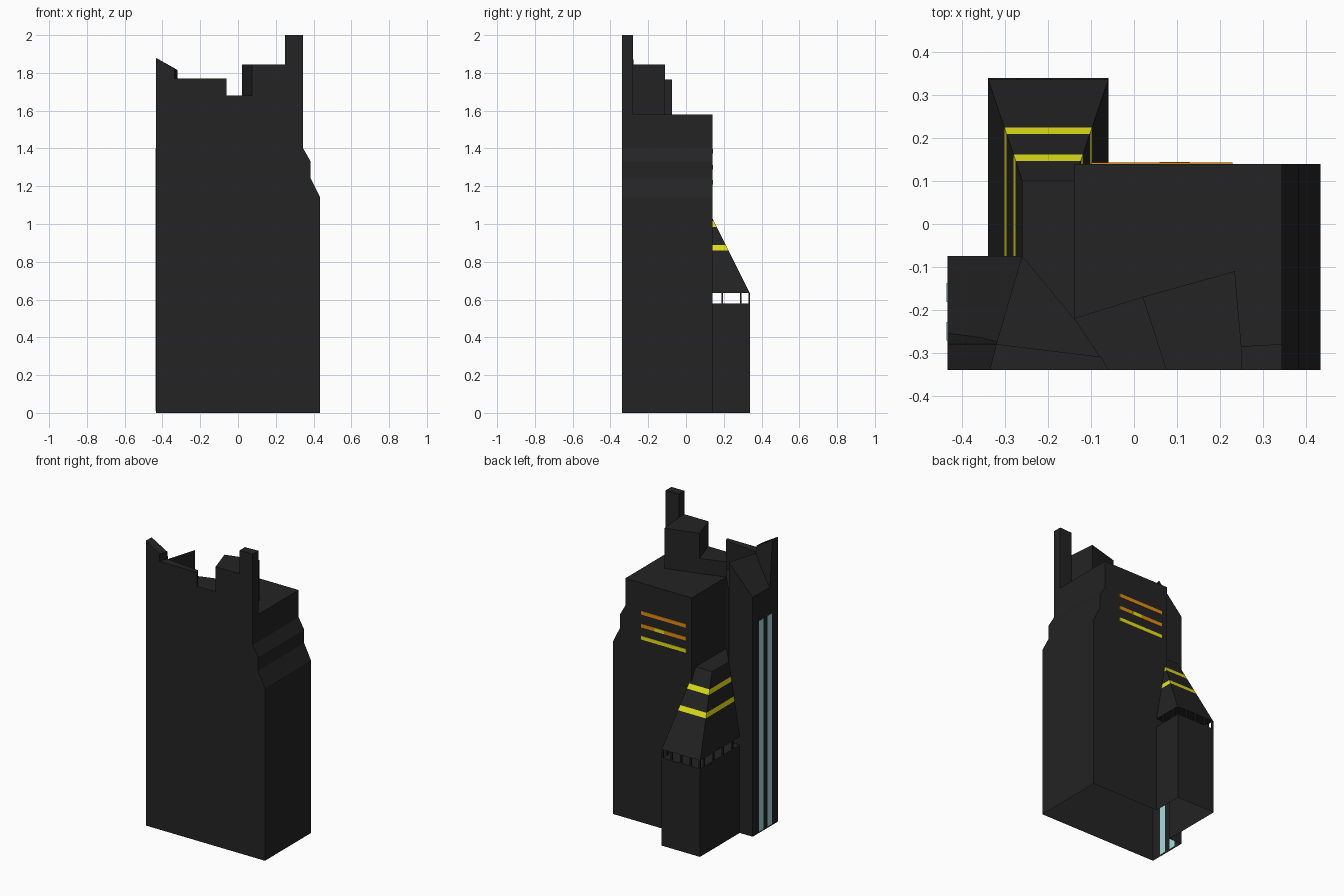
import bpy, bmesh

if "Cube" in bpy.data.objects:
    bpy.data.objects.remove(bpy.data.objects["Cube"])


def material(name, rgb):
    m = bpy.data.materials.new(name)
    m.diffuse_color = (*rgb, 1)
    m.use_nodes = True
    m.node_tree.nodes["Principled BSDF"].inputs["Base Color"].default_value = m.diffuse_color
    return m


DARK = material("dark wall", (0.017, 0.017, 0.017))
YELLOW = material("yellow light", (0.78, 0.78, 0.01))
ORANGE = material("orange light", (0.78, 0.27, 0.005))
TEAL = material("pale teal glass", (0.38, 0.72, 0.75))


def ring(pts, z):
    return [(x, y, z) for x, y in pts]


def loft(name, rings, mats=(DARK,), top=True, bottom=False, closed=True, band=None):
    """Skin a stack of counter-clockwise 3D rings; band(z) picks the material."""
    bm = bmesh.new()
    vs = [[bm.verts.new(p) for p in r] for r in rings]
    n = len(rings[0])
    for a, b in zip(vs, vs[1:]):
        for i in range(n if closed else n - 1):
            j = (i + 1) % n
            bm.faces.new((a[i], a[j], b[j], b[i]))
    if top:
        bm.faces.new(vs[-1])
    if bottom:
        bm.faces.new(vs[0][::-1])
    bmesh.ops.remove_doubles(bm, verts=bm.verts, dist=1e-5)
    if band:
        for f in bm.faces:
            f.material_index = band(f.calc_center_median().z)
    me = bpy.data.meshes.new(name)
    bm.to_mesh(me)
    bm.free()
    for m in mats:
        me.materials.append(m)
    ob = bpy.data.objects.new(name, me)
    bpy.context.collection.objects.link(ob)
    return ob


def prism(name, pts, z0, z1, mat=DARK, bottom=False):
    return loft(name, [ring(pts, z0), ring(pts, z1)], (mat,), bottom=bottom)


def box(name, x0, x1, y0, y1, z0, z1, mat=DARK):
    return prism(name, [(x0, y0), (x1, y0), (x1, y1), (x0, y1)], z0, z1, mat, True)


ROOF, TERRACE = 1.58, 0.58

# Lower walls: one hollow shell, open underneath
lower = [(-.435, -.34), (.435, -.34), (.435, .14), (-.06, .14),
         (-.06, .34), (-.34, .34), (-.34, -.075), (-.435, -.075)]
loft("lower_walls", [ring(lower, 0), ring(lower, TERRACE)], top=False)

# Terrace roof of the rear annex
terrace = [(-.06, .14), (-.06, .34), (-.34, .34), (-.34, -.075),
           (-.26, -.075), (-.14, -.22), (-.14, .14)]
loft("annex_terrace", [ring(terrace, TERRACE)])


# Main tower with sloped setbacks on its right side
def tower(r):
    return [(-.435, -.34), (r, -.34), (r, .14), (-.14, .14),
            (-.14, -.22), (-.26, -.075), (-.435, -.075)]


setbacks = [(TERRACE, .435), (1.14, .435), (1.24, .385),
            (1.33, .385), (1.40, .345), (ROOF, .345)]
loft("main_tower", [ring(tower(r), z) for z, r in setbacks])

# Roof blocks, parapet and mast
prism("front_parapet", [(-.34, -.34), (-.06, -.34), (-.075, -.31), (-.32, -.28)], ROOF, 1.77)
prism("low_roof_block", [(-.06, -.34), (.075, -.34), (.02, -.17), (-.14, -.22)], ROOF, 1.68)
prism("high_roof_block", [(.075, -.34), (.255, -.34), (.235, -.11), (.02, -.17)], ROOF, 1.845)
prism("mast", [(.25, -.34), (.345, -.34), (.345, -.28), (.25, -.285)], ROOF, 2.0)

# Corner fin with a slanted top
loft("corner_fin", [
    ring([(-.435, -.34), (-.34, -.34), (-.315, -.255), (-.435, -.255)], ROOF),
    [(-.435, -.34, 1.88), (-.335, -.34, 1.82), (-.32, -.28, 1.815), (-.435, -.28, 1.88)]])

# Sloped roof on the left wing
left = [(-.435, -.28), (-.32, -.28), (-.26, -.075), (-.435, -.075)]
loft("left_sloped_roof", [
    ring(left, ROOF),
    [(x, y, ROOF if x < -.4 else 1.765) for x, y in left]])


# Tapered annex roof with two yellow bands
def taper(z):
    t = (z - .635) / .475
    left_x, right_x, back = -.34 + .08 * t, -.06 - .08 * t, .337 - .237 * t
    return ring([(right_x, -.22), (right_x, back), (left_x, back), (left_x, -.075)], z)


loft("annex_roof", [taper(z) for z in (.635, .86, .89, .985, 1.015, 1.11)],
     (DARK, YELLOW), bottom=True, closed=False,
     band=lambda z: int(.86 < z < .89 or .985 < z < 1.015))

# Small posts holding the annex roof above its terrace
P = .01
posts = [(x, .33) for x in (-.34, -.275, -.205, -.135, -.07)]
posts += [(-.34, y) for y in (-.01, .09, .187, .285)]
posts += [(-.07, y) for y in (.187, .285)]
for x, y in posts:
    box("annex_post", x, x + P, y, y + P, TERRACE, .635)

# Light strips on the back wall
for z, mat in ((1.385, ORANGE), (1.30, ORANGE), (1.22, YELLOW)):
    box("back_light_strip", -.10, .23, .138, .143, z - .012, z + .012, mat)
box("back_light_accent", .06, .13, .139, .144, 1.288, 1.312, YELLOW)

# Tall glass strips on the left wall
for y in (-.16, -.25):
    box("left_glass_strip", -.437, -.433, y - .022, y + .022, .01, 1.40, TEAL)
